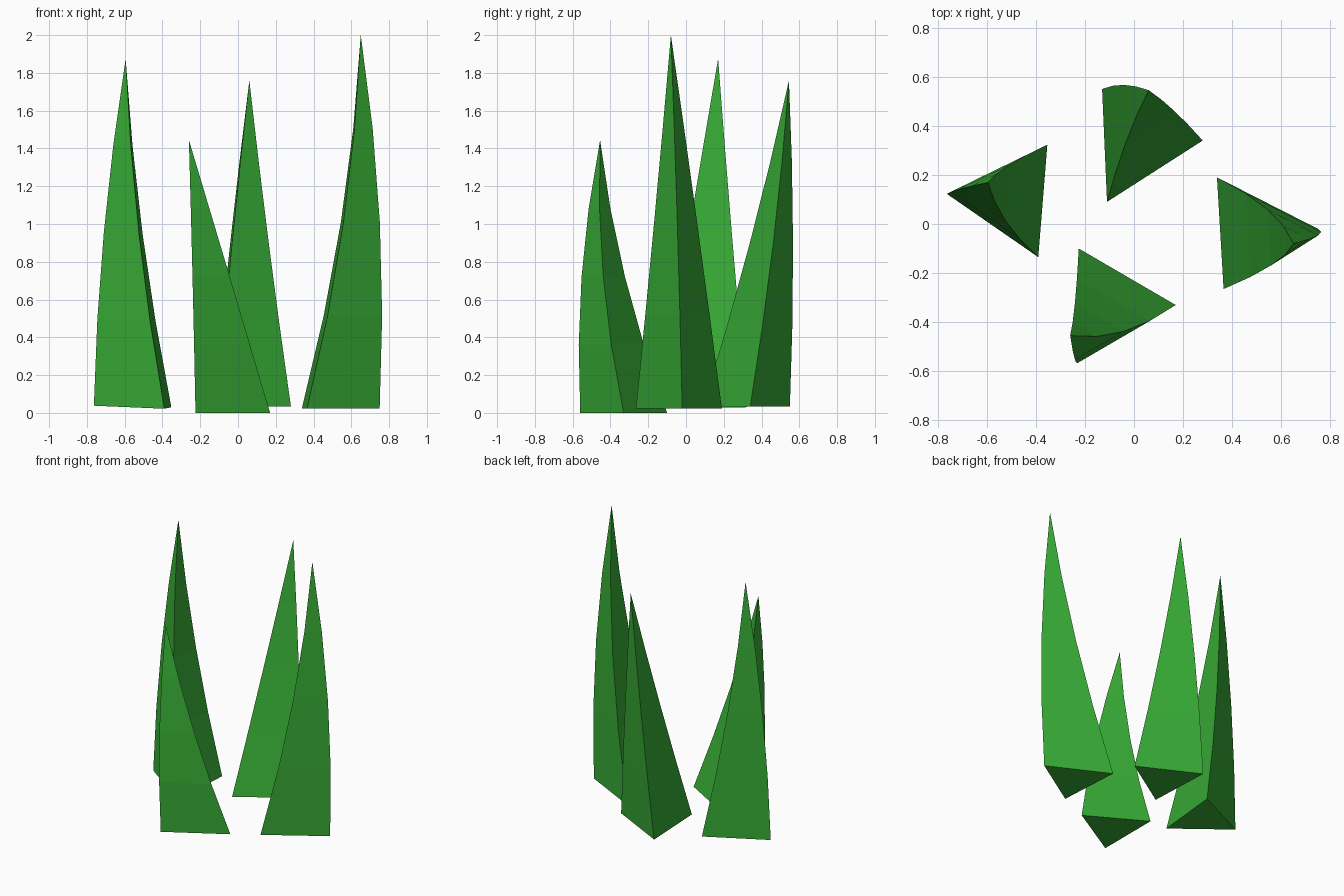
import bpy, bmesh
from mathutils import Vector

if "Cube" in bpy.data.objects:
    bpy.data.objects.remove(bpy.data.objects["Cube"])

green = bpy.data.materials.new("grass_green")
green.diffuse_color = (0.038, 0.41, 0.036, 1)
green.use_nodes = True
green.node_tree.nodes["Principled BSDF"].inputs["Base Color"].default_value = green.diffuse_color
SEGMENTS = 4


def blade(name, base, mid, tip):
    """Three-sided blade: base triangle tapering linearly along a curved spine."""
    base = [Vector(p) for p in base]
    start, mid, tip = sum(base, Vector()) / 3, Vector(mid), Vector(tip)
    bm = bmesh.new()
    rings = []
    for i in range(SEGMENTS):
        t = i / SEGMENTS
        # quadratic spine passing through start, mid and tip
        c = start * (1 - t) * (1 - 2 * t) + mid * 4 * t * (1 - t) + tip * t * (2 * t - 1)
        rings.append([bm.verts.new(c + (p - start) * (1 - t)) for p in base])
    apex = bm.verts.new(tip)
    bm.faces.new(rings[0])
    for j in range(3):
        k = (j + 1) % 3
        for lo, hi in zip(rings, rings[1:]):
            bm.faces.new((lo[j], lo[k], hi[k], hi[j]))
        bm.faces.new((rings[-1][j], rings[-1][k], apex))
    bmesh.ops.recalc_face_normals(bm, faces=bm.faces)
    mesh = bpy.data.meshes.new(name)
    bm.to_mesh(mesh)
    bm.free()
    mesh.materials.append(green)
    bpy.context.collection.objects.link(bpy.data.objects.new(name, mesh))


# four blades leaning outward: base corners, spine midpoint, tip
blade("left_blade",
      [(-0.763, 0.123, 0.038), (-0.39, -0.135, 0.022), (-0.353, 0.323, 0.03)],
      (-0.58, 0.133, 0.95), (-0.595, 0.17, 1.875))
blade("front_blade",
      [(-0.225, -0.1, 0.0), (-0.225, -0.56, 0.0), (0.17, -0.33, 0.0)],
      (-0.175, -0.438, 0.72), (-0.26, -0.455, 1.445))
blade("back_blade",
      [(-0.11, 0.09, 0.035), (0.28, 0.34, 0.035), (-0.13, 0.55, 0.035)],
      (0.03, 0.455, 0.895), (0.06, 0.545, 1.76))
blade("right_blade",
      [(0.338, 0.19, 0.023), (0.365, -0.265, 0.023), (0.75, -0.02, 0.023)],
      (0.618, -0.052, 1.01), (0.65, -0.08, 2.0))
